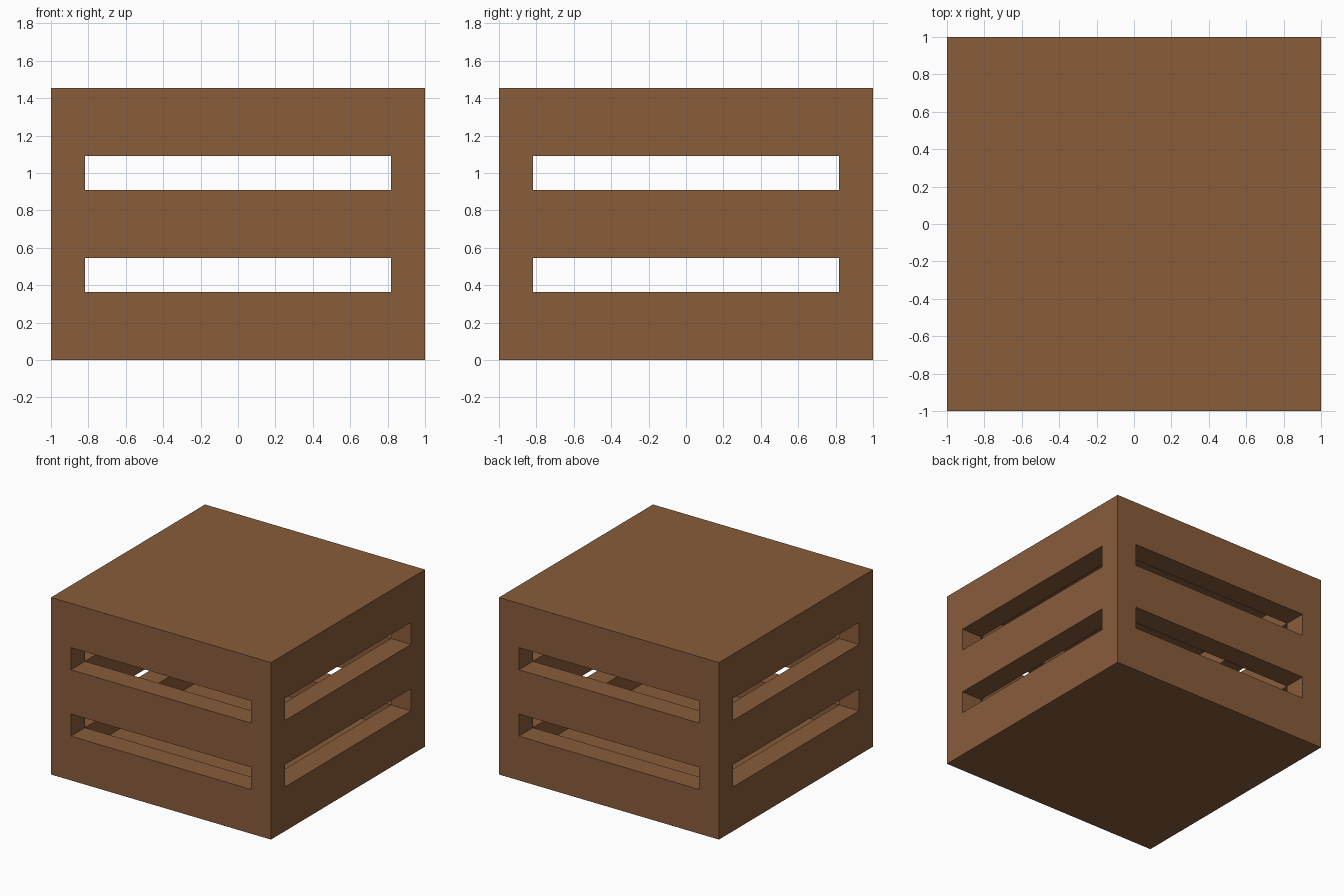
import bpy

cube = bpy.data.objects.get("Cube")
if cube:
    bpy.data.objects.remove(cube, do_unlink=True)

U = 2 / 11            # board thickness; the crate is 11 x 11 x 8 boards
WIDTH, HEIGHT = 11, 8
INNER = WIDTH - 2     # inside span between the walls


def box(name, sx, sy, z0, z1):
    """Box centred on x and y, measured in board thicknesses."""
    bpy.ops.mesh.primitive_cube_add(size=1, location=(0, 0, (z0 + z1) / 2 * U))
    ob = bpy.context.object
    ob.name = name
    ob.scale = (sx * U, sy * U, (z1 - z0) * U)
    bpy.ops.object.transform_apply(location=True, rotation=False, scale=True)
    return ob


def cut(target, cutter):
    """Subtract the cutter from the target, then remove it."""
    cutter.hide_render = True
    mod = target.modifiers.new("cut", 'BOOLEAN')
    mod.operation = 'DIFFERENCE'
    mod.solver = 'EXACT'
    mod.object = cutter
    bpy.context.view_layer.objects.active = target
    bpy.ops.object.modifier_apply(modifier=mod.name)
    bpy.data.objects.remove(cutter, do_unlink=True)


wood = bpy.data.materials.new("brown_wood")
wood.use_nodes = True
color = (0.25, 0.109, 0.044, 1)
wood.diffuse_color = color
wood.node_tree.nodes["Principled BSDF"].inputs["Base Color"].default_value = color

# Closed crate with a hollow inside
crate = box("slatted_crate", WIDTH, WIDTH, 0, HEIGHT)
cut(crate, box("cavity", INNER, INNER, 1, HEIGHT - 1))

# Two rows of gaps between the slats, through all four walls
for z in (2, 5):
    cut(crate, box("gap_side", WIDTH + 2, INNER, z, z + 1))
    cut(crate, box("gap_front", INNER, WIDTH + 2, z, z + 1))

crate.data.materials.clear()
crate.data.materials.append(wood)
for face in crate.data.polygons:
    face.material_index = 0
    face.use_smooth = False
